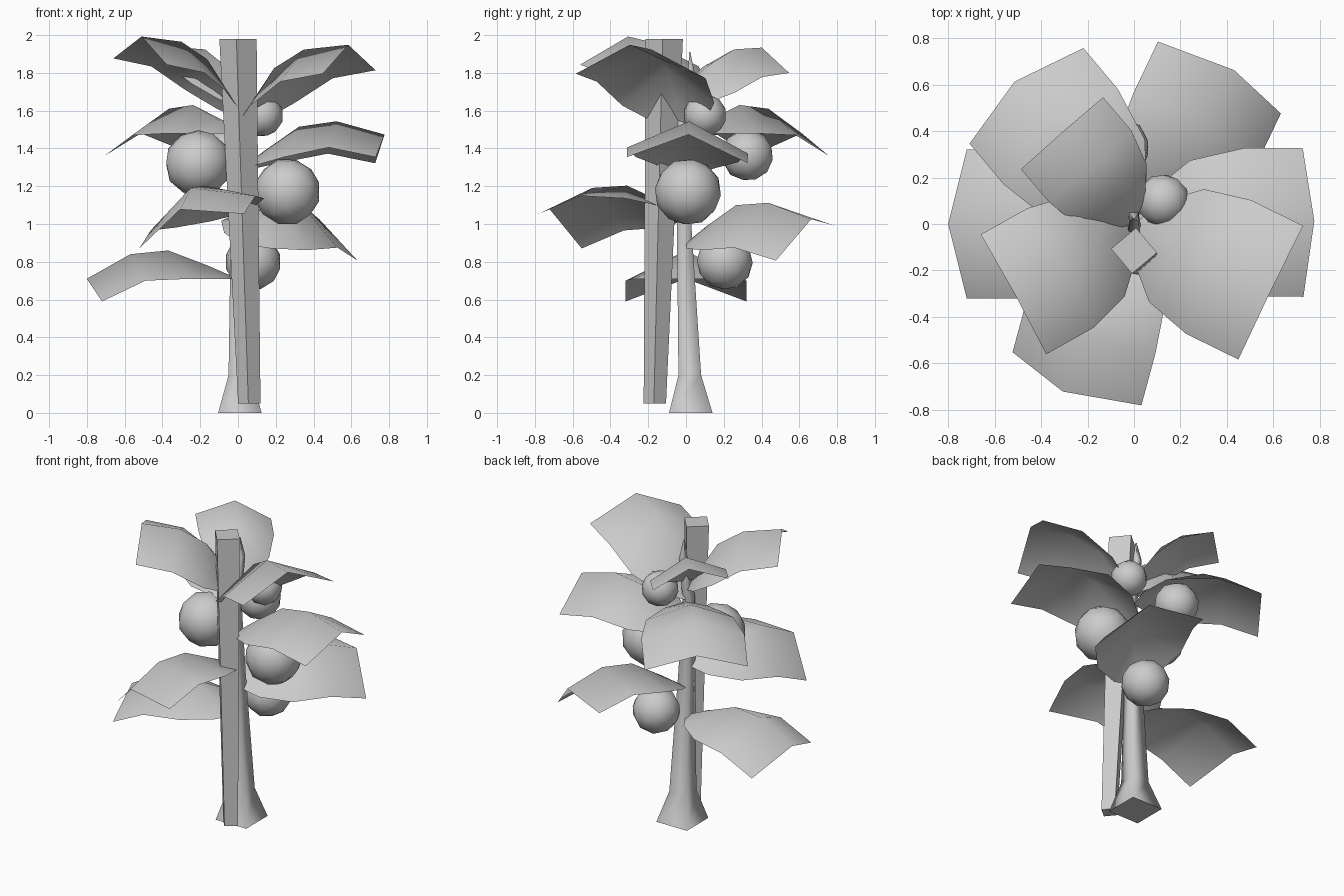
import bpy, bmesh
from math import radians
from mathutils import Matrix, Vector

cube = bpy.data.objects.get("Cube")
if cube:
    bpy.data.objects.remove(cube, do_unlink=True)

grey = bpy.data.materials.new("plain_grey")
grey.use_nodes = True
COLOUR = (0.6, 0.6, 0.6, 1)
grey.diffuse_color = COLOUR
grey.node_tree.nodes["Principled BSDF"].inputs["Base Color"].default_value = COLOUR


def finish(name, bm, smooth=True, fix_normals=True):
    """Turn a bmesh into a named, shaded object."""
    if fix_normals:
        bmesh.ops.recalc_face_normals(bm, faces=bm.faces)
    for face in bm.faces:
        face.smooth = smooth
    mesh = bpy.data.meshes.new(name)
    bm.to_mesh(mesh)
    bm.free()
    mesh.materials.append(grey)
    obj = bpy.data.objects.new(name, mesh)
    bpy.context.collection.objects.link(obj)
    return obj


def square_loft(name, sections, turn, smooth):
    """Square tube through (x, y, z, half side) sections, capped at both ends."""
    bm = bmesh.new()
    rings = []
    for x, y, z, h in sections:
        place = Matrix.Translation((x, y, z)) @ Matrix.Rotation(radians(turn), 4, 'Z')
        corners = [(-h, -h, 0), (h, -h, 0), (h, h, 0), (-h, h, 0)]
        rings.append([bm.verts.new(place @ Vector(c)) for c in corners])
    for low, high in zip(rings, rings[1:]):
        for i in range(4):
            j = (i + 1) % 4
            bm.faces.new((low[i], low[j], high[j], high[i]))
    caps = [bm.faces.new(rings[0]), bm.faces.new(rings[-1])]
    obj = finish(name, bm, smooth)
    if smooth:
        for i in (len(obj.data.polygons) - 1, len(obj.data.polygons) - 2):
            obj.data.polygons[i].use_smooth = False
    return obj


# Stem with flared foot, and the leaning support stake
square_loft("stem", [(0.01, 0.025, 0, 0.115), (0.01, 0.02, 0.2, 0.06),
                     (0, -0.01, 1.0, 0.038), (0, -0.03, 1.5, 0.028),
                     (0, 0.03, 1.78, 0.02), (0, 0.02, 1.91, 0.003)], 0, True)
square_loft("stake", [(0.06, -0.165, 0.05, 0.042), (0, -0.115, 1.98, 0.07)], 40, False)

# Leaf template: midrib (reach, height) and edge (reach, half width, height)
MIDRIB = [(0.16, 0.07), (0.37, 0.15), (0.57, 0.13), (0.8, 0)]
EDGE = [(0.08, 0.14, 0), (0.25, 0.27, 0), (0.49, 0.32, -0.01), (0.72, 0.32, -0.12)]


def leaf(name, base_z, heading, pitch, roll, scale):
    """Folded sheet that starts at the stem and widens to a straight end."""
    bm = bmesh.new()
    root = bm.verts.new((0, 0, 0))
    rows = []
    for (mr, mz), (er, w, ez) in zip(MIDRIB, EDGE):
        rows.append([bm.verts.new(p) for p in ((er, -w, ez), (mr, 0, mz), (er, w, ez))])
    for side in (0, 1):
        bm.faces.new((root, rows[0][side], rows[0][side + 1]))
        for near, far in zip(rows, rows[1:]):
            bm.faces.new((near[side], far[side], far[side + 1], near[side + 1]))
    place = (Matrix.Translation((0, 0, base_z))
             @ Matrix.Rotation(radians(heading), 4, 'Z')
             @ Matrix.Rotation(radians(-pitch), 4, 'Y')
             @ Matrix.Rotation(radians(roll), 4, 'X')
             @ Matrix.Scale(scale, 4))
    bm.transform(place)
    finish(name, bm, fix_normals=False)


# Leaves: base height, heading, pitch, roll, scale
LEAVES = [(0.71, 180, 0, 0, 1), (0.9, 57, 9, 17, 1), (1.05, 247, 2, 17, 0.98),
          (1.28, 1, 14, -3, 1), (1.48, 130, 0, 0, 1), (1.49, -27, 35, 2, 1),
          (1.56, 211, 36, -4, 0.92), (1.62, 127, 32, 8, 0.74)]
for number, values in enumerate(LEAVES, 1):
    leaf(f"leaf_{number}", *values)

# Round fruits: position and radius
FRUITS = [(0.08, 0.205, 0.8, 0.15), (0.26, 0.01, 1.17, 0.178), (-0.21, -0.04, 1.32, 0.178),
          (-0.07, 0.325, 1.365, 0.138), (0.125, 0.1, 1.575, 0.115)]
for number, (x, y, z, r) in enumerate(FRUITS, 1):
    bm = bmesh.new()
    bmesh.ops.create_icosphere(bm, subdivisions=2, radius=r)
    bm.transform(Matrix.Translation((x, y, z)) @ Matrix.Rotation(number, 4, 'X'))
    finish(f"fruit_{number}", bm)
